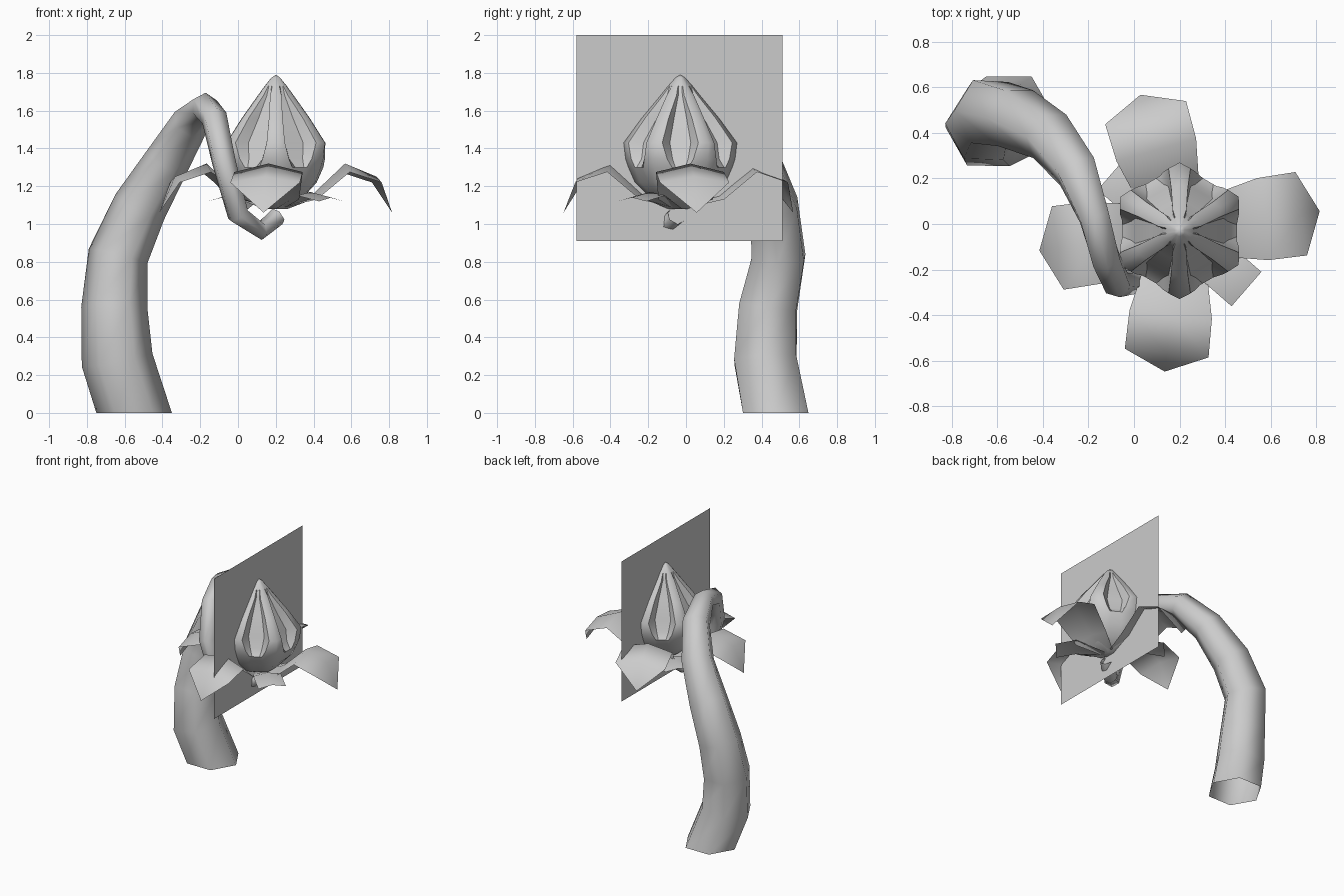
import bpy, bmesh
from math import sin, cos, radians, pi
from mathutils import Vector

if "Cube" in bpy.data.objects:
    bpy.data.objects.remove(bpy.data.objects["Cube"])

gray = bpy.data.materials.new("plain_gray")
gray.use_nodes = True
gray.diffuse_color = (0.6, 0.6, 0.6, 1)
gray.node_tree.nodes["Principled BSDF"].inputs["Base Color"].default_value = (0.6, 0.6, 0.6, 1)

CX, CY = 0.2, -0.03  # flower axis


def finish(name, bm, angle):
    mesh = bpy.data.meshes.new(name)
    bm.to_mesh(mesh)
    bm.free()
    mesh.materials.append(gray)
    ob = bpy.data.objects.new(name, mesh)
    bpy.context.collection.objects.link(ob)
    bpy.ops.object.select_all(action="DESELECT")
    ob.select_set(True)
    bpy.context.view_layer.objects.active = ob
    bpy.ops.object.shade_smooth_by_angle(angle=radians(angle))


def bridge(bm, rows, closed):
    for a, b in zip(rows, rows[1:]):
        n = len(a)
        for i in range(n if closed else n - 1):
            j = (i + 1) % n
            bm.faces.new((a[i], a[j], b[j], b[i]))


# Stem: open hexagonal tube along a hooked path (x, y, z, radius)
PATH = [(-.55, .475, 0, .2), (-.64, .42, .28, .19), (-.655, .435, .56, .175),
        (-.635, .49, .83, .16), (-.52, .465, 1.09, .145), (-.37, .385, 1.34, .12),
        (-.25, .23, 1.54, .1), (-.175, .03, 1.62, .075), (-.125, -.15, 1.56, .07),
        (-.075, -.26, 1.33, .065), (0, -.25, 1.05, .06), (.12, -.12, .965, .05),
        (.21, -.055, 1.04, .05)]
bm = bmesh.new()
pts = [Vector(p[:3]) for p in PATH]
side, rows = Vector((1, 0, 0)), []
for i, p in enumerate(pts):
    if i == 0:
        t = Vector((0, 0, 1))
    else:
        t = (p - pts[i - 1]).normalized()
        if i < len(pts) - 1:
            t = (t + (pts[i + 1] - p).normalized()).normalized()
    side = (side - t * side.dot(t)).normalized()
    up = t.cross(side)
    rows.append([bm.verts.new(p + PATH[i][3] * (side * cos(k * pi / 3) + up * sin(k * pi / 3)))
                 for k in range(6)])
bridge(bm, rows, True)
finish("stem", bm, 100)

# Bud: six ribs with sunken leaf-shaped panels (z, rib radius, rib half angle, panel depth)
LEVELS = [(1.08, .04, 15, 0), (1.13, .15, 15, 0), (1.22, .24, 15, 0), (1.3, .275, 20, 0),
          (1.345, .29, 15, .05), (1.43, .3, 10, .075), (1.56, .205, 11, .06),
          (1.68, .105, 18, .02), (1.73, .065, 18, 0), (1.775, .025, 18, 0)]
bm = bmesh.new()
rows = []
for z, r, half, depth in LEVELS:
    row = []
    for k in range(6):
        for off, rad in ((0, r), (half, r * .93), (half + 4, r * .92 - depth),
                         (56 - half, r * .92 - depth), (60 - half, r * .93)):
            a = radians(30 + 60 * k + off)
            row.append(bm.verts.new((CX + rad * cos(a), CY + rad * sin(a), z)))
    rows.append(row)
bridge(bm, rows, True)
apex = bm.verts.new((CX, CY, 1.79))
for a, b in zip(rows[-1], rows[-1][1:] + rows[-1][:1]):
    bm.faces.new((a, b, apex))
bm.faces.new(rows[0][::-1])
# The sunken panels are separate leaves facing into the bud
bm.faces.ensure_lookup_table()
per_ring = len(rows[0])
panels = [bm.faces[level * per_ring + k * 5 + 2] for level in range(3, 7) for k in range(6)]
split = bmesh.ops.split(bm, geom=panels)
bmesh.ops.reverse_faces(bm, faces=[g for g in split["geom"] if isinstance(g, bmesh.types.BMFace)])
finish("bud", bm, 45)


# Petals: arched strips facing down (radius, z, half width, edge drop), with an optional tip
def petal(name, degrees, profile, tip=None):
    bm = bmesh.new()
    c, s = cos(radians(degrees)), sin(radians(degrees))

    def vert(r, w, z):
        return bm.verts.new((CX + r * c - w * s, CY + r * s + w * c, z))
    rows = [[vert(r, w * f, z - drop * f * f) for f in (-1, 0, 1)]
            for r, z, w, drop in profile]
    bridge(bm, rows, False)
    if tip:
        end = vert(tip[0], 0, tip[1])
        for a, b in zip(rows[-1], rows[-1][1:]):
            bm.faces.new((a, b, end))
    finish(name, bm, 100)


LARGE = [(.04, 1.09, .06, 0), (.2, 1.16, .145, .03), (.37, 1.32, .182, .045), (.54, 1.25, .185, .03)]
SMALL = [(.04, 1.08, .05, 0), (.24, 1.17, .1, .02), (.39, 1.14, .1, .02)]
for name, angle in (("left", 8), ("back", 106), ("right", 188), ("front", 264)):
    petal("petal_" + name, angle, LARGE, (.622, 1.06))
for name, angle in (("front_left", -41), ("back_right", 139)):
    petal("small_petal_" + name, angle, SMALL)

# Flat upright panel through the flower axis
bm = bmesh.new()
bm.faces.new([bm.verts.new((CX, y, z)) for y, z in
              ((-.58, .91), (.51, .91), (.51, 2), (-.58, 2))])
finish("upright_panel", bm, 30)
